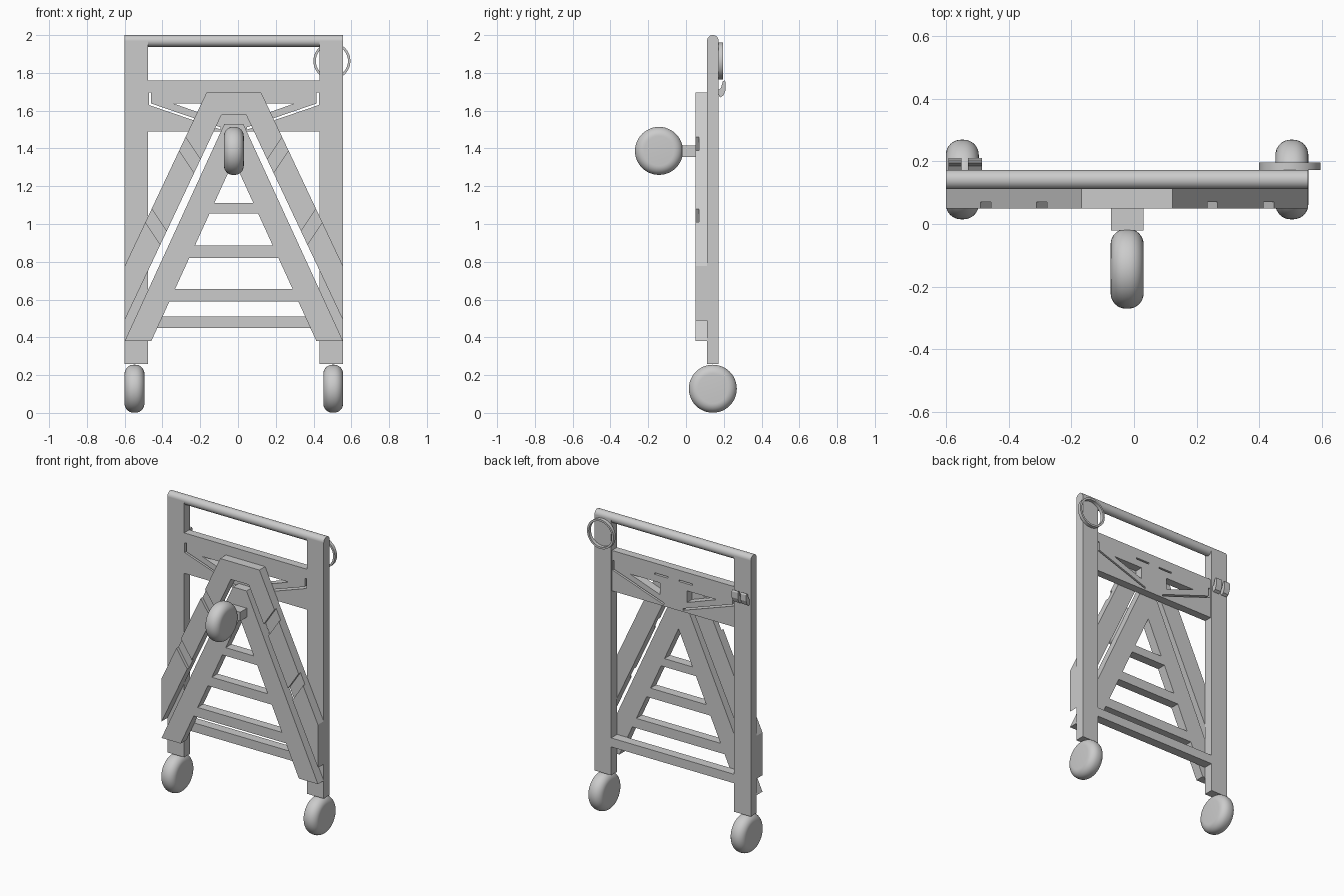
import bpy, bmesh
from math import radians, pi, cos, sin
from mathutils import Matrix, Vector

if "Cube" in bpy.data.objects:
    bpy.data.objects.remove(bpy.data.objects["Cube"])

CX = -0.022            # centre line of the frame
Y0, Y1 = 0.111, 0.173  # frame depth
YF = 0.05              # front of the A-shaped legs


def make(name, bm):
    bmesh.ops.recalc_face_normals(bm, faces=bm.faces)
    me = bpy.data.meshes.new(name)
    bm.to_mesh(me)
    bm.free()
    ob = bpy.data.objects.new(name, me)
    bpy.context.collection.objects.link(ob)
    return ob


def add_prism(bm, pts, y0, y1):
    face = bm.faces.new([bm.verts.new((CX + x, y0, z)) for x, z in pts])
    ext = bmesh.ops.extrude_face_region(bm, geom=[face])
    verts = [v for v in ext["geom"] if isinstance(v, bmesh.types.BMVert)]
    bmesh.ops.translate(bm, verts=verts, vec=(0, y1 - y0, 0))


def prism(name, pts, y0, y1):
    bm = bmesh.new()
    add_prism(bm, pts, y0, y1)
    return make(name, bm)


def rect(x0, x1, z0, z1):
    return [(x0, z0), (x1, z0), (x1, z1), (x0, z1)]


def activate(ob):
    bpy.ops.object.select_all(action="DESELECT")
    ob.select_set(True)
    bpy.context.view_layer.objects.active = ob


def carve(ob, shapes, y0, y1):
    # cut every shape and its mirror image out of the object
    bm = bmesh.new()
    for pts in shapes:
        for s in (-1, 1):
            add_prism(bm, [(s * x, z) for x, z in pts], y0, y1)
    cutter = make("cutter", bm)
    cutter.hide_render = True
    mod = ob.modifiers.new("carve", "BOOLEAN")
    mod.object = cutter
    mod.solver = "EXACT"
    activate(ob)
    bpy.ops.object.modifier_apply(modifier=mod.name)
    bpy.data.objects.remove(cutter)


def cylinder_x(name, loc, r, length, seg=48, bevel=0):
    bm = bmesh.new()
    bmesh.ops.create_cone(bm, cap_ends=True, segments=seg, radius1=r, radius2=r, depth=length,
                          matrix=Matrix.Translation(loc) @ Matrix.Rotation(pi / 2, 4, "Y"))
    ob = make(name, bm)
    activate(ob)
    if bevel:
        mod = ob.modifiers.new("round", "BEVEL")
        mod.width, mod.segments = bevel, 8
        mod.limit_method, mod.angle_limit = "ANGLE", radians(40)
        bpy.ops.object.modifier_apply(modifier=mod.name)
    bpy.ops.object.shade_smooth_by_angle(angle=radians(35))
    return ob


# Upright frame
for s, side in ((-1, "left"), (1, "right")):
    prism(side + "_post", rect(s * 0.578, s * 0.454, 0.26, 1.969), Y0, Y1)
    cylinder_x(side + "_wheel", (CX + s * 0.526, 0.142, 0.128), 0.127, 0.105, bevel=0.048)
cylinder_x("top_rail", (CX, 0.142, 1.969), 0.031, 1.156, 32)
prism("bottom_rail", rect(-0.454, 0.454, 0.45, 0.51), Y0, Y1)

# Cross panel with cut-through truss pattern
panel = prism("cross_panel", rect(-0.454, 0.454, 1.49, 1.76), Y0, 0.165)
carve(panel, [
    [(0.45, 1.695), (0.45, 1.63), (0.07, 1.50), (0.07, 1.512), (0.438, 1.638), (0.438, 1.695)],
    [(0.32, 1.638), (0.10, 1.638), (0.10, 1.56)],
    rect(0.04, 0.14, 1.685, 1.695),
], 0.08, 0.2)

# Outer A-shaped brace with slanted grooves on its front
brace = prism("outer_brace", [
    (-0.578, 0.49), (-0.578, 0.777), (-0.145, 1.695), (0.145, 1.695), (0.578, 0.777),
    (0.578, 0.49), (0.066, 1.576), (-0.066, 1.576)], YF, Y0)
grooves = []
for z in (1.46, 1.08):
    xa = 0.145 + (1.695 - z) * 0.472
    xb = xa + 0.07 * 0.472
    o, d = 0.05, 0.15
    grooves.append([(xa + o, z + 1.5 * o), (xa - d, z - 1.5 * d),
                    (xb - d, z - 0.07 - 1.5 * d), (xb + o, z - 0.07 + 1.5 * o)])
carve(brace, grooves, YF - 0.02, YF + 0.02)

# Inner ladder: legs and rungs
prism("ladder_legs", [(-0.578, 0.38), (-0.05, 1.53), (0.05, 1.53), (0.578, 0.38),
                      (0.437, 0.38), (0, 1.337), (-0.437, 0.38)], YF, Y0)
for i, (z0, z1) in enumerate(((1.055, 1.11), (0.82, 0.885), (0.59, 0.655))):
    a, b = (1.337 - z0) * 0.457, (1.337 - z1) * 0.457
    prism(f"ladder_rung_{i + 1}", [(-a, z0), (a, z0), (b, z1), (-b, z1)], YF, Y0)

# Wheel on the front of the ladder
prism("wheel_mount", rect(-0.052, 0.052, 1.355, 1.415), -0.02, YF)
cylinder_x("front_wheel", (CX, -0.143, 1.387), 0.127, 0.105, bevel=0.048)

# Hanging ring on the back of the right post
bm = bmesh.new()
n = 48
loops = []
for r, y in ((0.098, 0.173), (0.098, 0.196), (0.085, 0.196), (0.085, 0.173)):
    loops.append([bm.verts.new((0.497 + r * cos(2 * pi * i / n), y, 1.863 + r * sin(2 * pi * i / n)))
                  for i in range(n)])
for k in range(4):
    a, b = loops[k], loops[(k + 1) % 4]
    for i in range(n):
        j = (i + 1) % n
        bm.faces.new((a[i], a[j], b[j], b[i]))
activate(make("hanging_ring", bm))
bpy.ops.object.shade_smooth_by_angle(angle=radians(35))

# Two small hooks on the back of the left post
for i, (x0, x1) in enumerate(((-0.592, -0.55), (-0.53, -0.485))):
    bm = bmesh.new()
    prof = [(0.172, 1.685), (0.18, 1.67), (0.198, 1.68), (0.21, 1.71), (0.21, 1.75),
            (0.205, 1.76), (0.195, 1.755), (0.185, 1.72), (0.172, 1.71)]
    face = bm.faces.new([bm.verts.new((x0, y, z)) for y, z in prof])
    ext = bmesh.ops.extrude_face_region(bm, geom=[face])
    bmesh.ops.translate(bm, vec=(x1 - x0, 0, 0),
                        verts=[v for v in ext["geom"] if isinstance(v, bmesh.types.BMVert)])
    make(f"hook_{i + 1}", bm)
